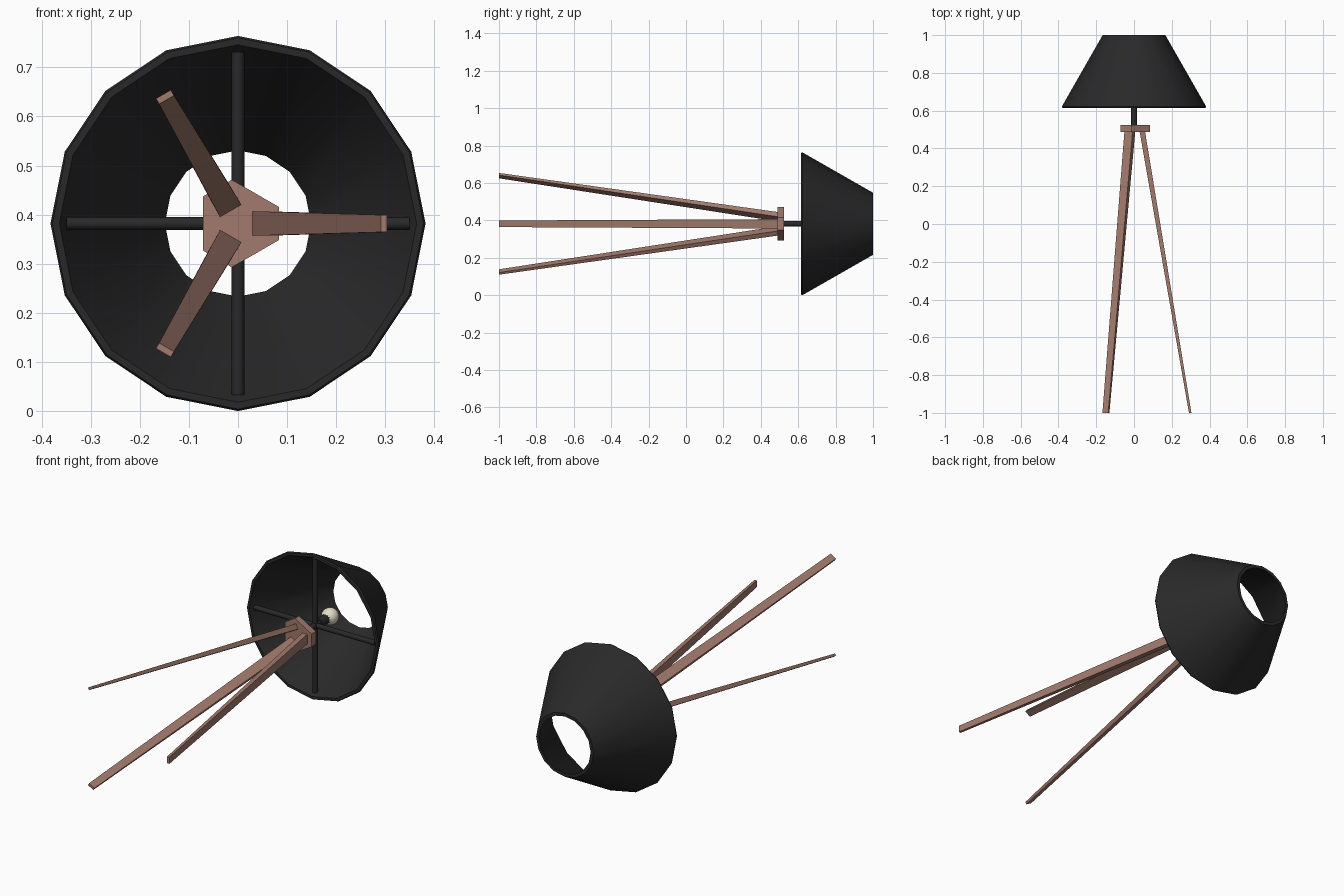
import bpy, bmesh, math
from mathutils import Vector, Matrix

if "Cube" in bpy.data.objects:
    bpy.data.objects.remove(bpy.data.objects["Cube"])

CZ = 0.382  # height of the lamp axis, which runs along y


def material(name, rgb):
    m = bpy.data.materials.new(name)
    m.diffuse_color = (*rgb, 1)
    m.use_nodes = True
    m.node_tree.nodes["Principled BSDF"].inputs["Base Color"].default_value = m.diffuse_color
    return m


BLACK = material("matte black", (0.022, 0.022, 0.022))
WOOD = material("reddish wood", (0.36, 0.195, 0.152))
CREAM = material("cream glass", (0.76, 0.72, 0.56))


def finish(bm, name, mat, smooth=None):
    bmesh.ops.recalc_face_normals(bm, faces=bm.faces)
    me = bpy.data.meshes.new(name)
    bm.to_mesh(me)
    bm.free()
    me.materials.append(mat)
    ob = bpy.data.objects.new(name, me)
    bpy.context.collection.objects.link(ob)
    if smooth:
        bpy.ops.object.select_all(action='DESELECT')
        ob.select_set(True)
        bpy.context.view_layer.objects.active = ob
        bpy.ops.object.shade_smooth_by_angle(angle=math.radians(smooth))
    return ob


def polar(r, a, y):
    return Vector((r * math.cos(a), y, CZ + r * math.sin(a)))


def loft(name, rings, mat, smooth=None, closed=False):
    """Skin a list of vertex rings; cap the ends, or join last to first."""
    bm = bmesh.new()
    vs = [[bm.verts.new(p) for p in ring] for ring in rings]
    n = len(vs[0])
    pairs = list(zip(vs, vs[1:])) + ([(vs[-1], vs[0])] if closed else [])
    for a, b in pairs:
        for i in range(n):
            j = (i + 1) % n
            bm.faces.new((a[i], a[j], b[j], b[i]))
    if not closed:
        bm.faces.new(vs[0])
        bm.faces.new(vs[-1])
    return finish(bm, name, mat, smooth)


def lathe(name, profile, sides, mat, smooth=35, closed=False):
    rings = [[polar(r, math.tau * i / sides, y) for i in range(sides)] for r, y in profile]
    return loft(name, rings, mat, smooth, closed)


# Conical shade with a wall thickness, open at both ends
lathe("shade", [(0.364, 0.614), (0.378, 0.614), (0.382, 0.622), (0.166, 1.0), (0.149, 1.0)],
      16, BLACK, closed=True)

# Stem and bulb socket
lathe("stem", [(0.015, 0.515), (0.015, 0.68)], 12, BLACK)
lathe("bulb_socket", [(0.024, 0.665), (0.024, 0.725)], 12, BLACK)

# Round bulb with a short neck
arc = [(0.043 * math.sin(t), 0.76 - 0.043 * math.cos(t))
       for t in (math.radians(d) for d in range(35, 180, 16))]
lathe("bulb", [(0.021, 0.715)] + arc, 16, CREAM, smooth=50)

# Cross bars holding the shade
for name, rot in (("cross_bar_horizontal", Matrix.Rotation(math.pi / 2, 4, 'Y')),
                  ("cross_bar_vertical", Matrix.Identity(4))):
    bm = bmesh.new()
    bmesh.ops.create_cone(bm, cap_ends=True, segments=12, radius1=0.013, radius2=0.013,
                          depth=0.698, matrix=Matrix.Translation((0, 0.638, CZ)) @ rot)
    finish(bm, name, BLACK, 35)

# Six-sided hub plate with alternating long and short edges
angles = [math.radians(120 * k + s) for k in range(3) for s in (-22, 22)]
loft("hub", [[polar(0.09, a, y) for a in angles] for y in (0.488, 0.523)], WOOD)

# Three tapering splayed legs: (y, inner radius, outer radius, half width)
for k in range(3):
    a = math.radians(120 * k)
    out = Vector((math.cos(a), 0, math.sin(a)))
    side = Vector((-math.sin(a), 0, math.cos(a)))
    rings = []
    for y, r0, r1, w in ((0.505, 0.027, 0.056, 0.025), (-1.0, 0.291, 0.304, 0.0175)):
        c = Vector((0, y, CZ))
        rings.append([c + out * r + side * s
                      for r, s in ((r0, -w), (r1, -w), (r1, w), (r0, w))])
    loft(f"leg_{k + 1}", rings, WOOD)
